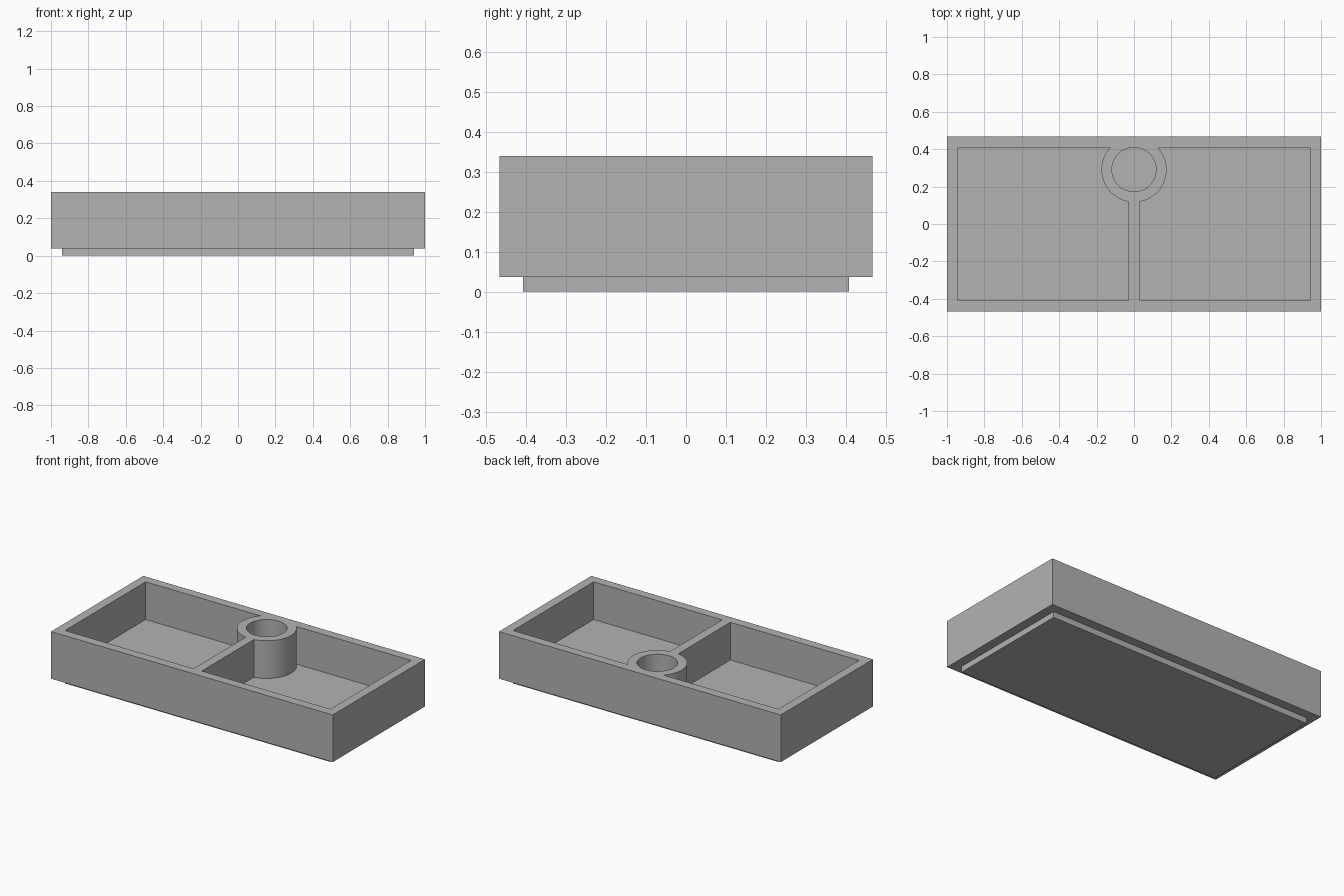
import bpy, bmesh, math

if "Cube" in bpy.data.objects:
    bpy.data.objects.remove(bpy.data.objects["Cube"])

# Main dimensions
TOP, FLOOR, LIP = 0.34, 0.098, 0.0375
OUT_X, OUT_Y = 1.0, 0.467
IN_X, IN_Y = 0.942, 0.409
DIVIDER = 0.029                                   # half thickness
BOSS_Y, BOSS_R, BORE_R = 0.291, 0.174, 0.118

grey = bpy.data.materials.new("grey")
grey.diffuse_color = (0.45, 0.45, 0.45, 1)
grey.use_nodes = True
grey.node_tree.nodes["Principled BSDF"].inputs["Base Color"].default_value = grey.diffuse_color


def prism(name, outline, z0, z1):
    """Solid made by extruding a flat outline from z0 to z1."""
    bm = bmesh.new()
    face = bm.faces.new([bm.verts.new((x, y, z0)) for x, y in outline])
    new = bmesh.ops.extrude_face_region(bm, geom=[face])["geom"]
    bmesh.ops.translate(bm, vec=(0, 0, z1 - z0),
                        verts=[g for g in new if isinstance(g, bmesh.types.BMVert)])
    bmesh.ops.recalc_face_normals(bm, faces=bm.faces)
    mesh = bpy.data.meshes.new(name)
    bm.to_mesh(mesh)
    bm.free()
    mesh.materials.append(grey)
    obj = bpy.data.objects.new(name, mesh)
    bpy.context.collection.objects.link(obj)
    return obj


def rect(x, y):
    return [(-x, -y), (x, -y), (x, y), (-x, y)]


def arc(radius, start, end, steps):
    angles = [start + (end - start) * i / steps for i in range(steps + 1)]
    return [(radius * math.cos(a), BOSS_Y + radius * math.sin(a)) for a in angles]


def combine(target, tool, operation):
    mod = target.modifiers.new("combine", 'BOOLEAN')
    mod.operation, mod.solver, mod.object = operation, 'EXACT', tool
    bpy.context.view_layer.objects.active = target
    bpy.ops.object.modifier_apply(modifier=mod.name)
    bpy.data.objects.remove(tool)


# Tray block with a stepped-in base
tray = prism("tray", rect(OUT_X, OUT_Y), LIP, TOP)
combine(tray, prism("base_step", rect(0.941, 0.408), 0, 0.06), 'UNION')

# Two mirrored pockets, leaving the divider and the round boss standing
boss_edge = arc(BOSS_R, math.asin((IN_Y - BOSS_Y) / BOSS_R),
                -math.acos(DIVIDER / BOSS_R), 32)
pocket = [(DIVIDER, -IN_Y), (IN_X, -IN_Y), (IN_X, IN_Y)] + boss_edge
for side in (1, -1):
    outline = [(side * x, y) for x, y in pocket]
    combine(tray, prism("pocket", outline, FLOOR, TOP + 0.1), 'DIFFERENCE')

# Blind bore in the boss
bore = arc(BORE_R, 0, 2 * math.pi, 64)[:-1]
combine(tray, prism("bore", bore, FLOOR, TOP + 0.1), 'DIFFERENCE')

# Smooth the round walls, keep the edges sharp
bpy.ops.object.select_all(action='DESELECT')
tray.select_set(True)
bpy.context.view_layer.objects.active = tray
bpy.ops.object.shade_smooth_by_angle(angle=math.radians(30))
